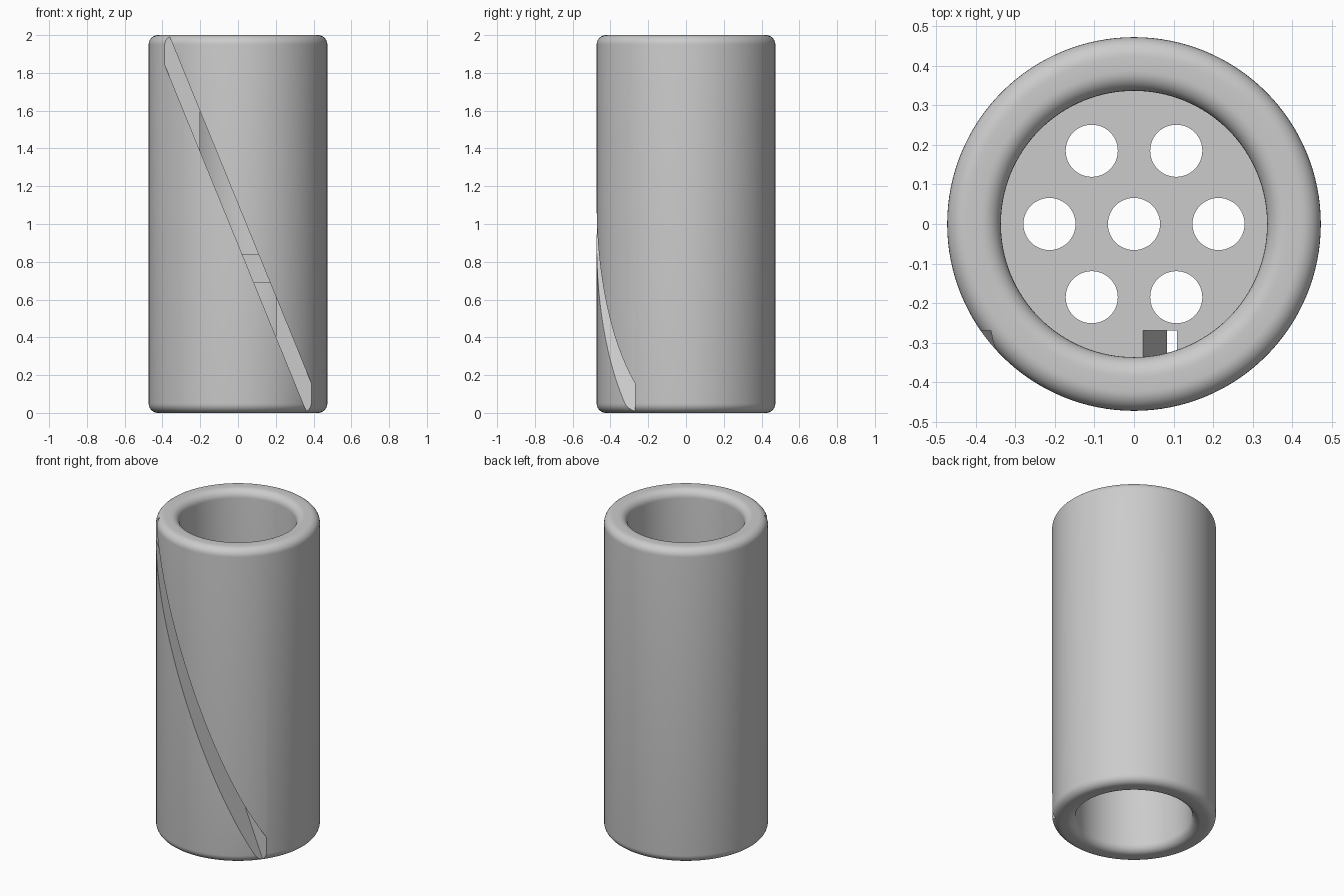
import bpy
import bmesh
from math import sin, cos, pi, radians
from mathutils import Matrix

cube = bpy.data.objects.get("Cube")
if cube:
    bpy.data.objects.remove(cube, do_unlink=True)

OUTER, INNER, FILLET, HEIGHT = 0.473, 0.337, 0.05, 2.0
PLATE_LOW, PLATE_HIGH = 0.69, 0.84
HOLE_R, HOLE_RING = 0.066, 0.214

grey = bpy.data.materials.new("light grey")
grey.use_nodes = True
colour = (0.6, 0.6, 0.6, 1)
grey.diffuse_color = colour
grey.node_tree.nodes["Principled BSDF"].inputs["Base Color"].default_value = colour


def add_object(name, bm):
    bmesh.ops.recalc_face_normals(bm, faces=bm.faces)
    mesh = bpy.data.meshes.new(name)
    bm.to_mesh(mesh)
    bm.free()
    mesh.materials.append(grey)
    obj = bpy.data.objects.new(name, mesh)
    bpy.context.collection.objects.link(obj)
    return obj


def fillet(r, z, start):
    """Quarter circle of profile points around (r, z)."""
    steps = 8
    angles = [start + pi / 2 * i / steps for i in range(steps + 1)]
    return [(r + FILLET * cos(a), z + FILLET * sin(a)) for a in angles]


# Rounded tube with a partition plate inside, revolved as one solid
profile = [(0, PLATE_LOW), (INNER, PLATE_LOW)]
profile += fillet(INNER + FILLET, FILLET, pi)
profile += fillet(OUTER - FILLET, FILLET, 1.5 * pi)
profile += fillet(OUTER - FILLET, HEIGHT - FILLET, 0)
profile += fillet(INNER + FILLET, HEIGHT - FILLET, pi / 2)
profile += [(INNER, PLATE_HIGH), (0, PLATE_HIGH)]

bm = bmesh.new()
verts = [bm.verts.new((r, 0, z)) for r, z in profile]
edges = [bm.edges.new(pair) for pair in zip(verts, verts[1:])]
bmesh.ops.spin(bm, geom=verts + edges, cent=(0, 0, 0), axis=(0, 0, 1),
               angle=2 * pi, steps=128, use_merge=True)
bmesh.ops.remove_doubles(bm, verts=bm.verts, dist=1e-5)
body = add_object("slotted_tube", bm)

# Seven round holes through the plate
bm = bmesh.new()
centres = [(0, 0)] + [(HOLE_RING * cos(i * pi / 3), HOLE_RING * sin(i * pi / 3))
                      for i in range(6)]
for x, y in centres:
    bmesh.ops.create_cone(bm, cap_ends=True, segments=48, radius1=HOLE_R,
                          radius2=HOLE_R, depth=0.5,
                          matrix=Matrix.Translation((x, y, (PLATE_LOW + PLATE_HIGH) / 2)))
hole_cutter = add_object("hole_cutter", bm)

# Slanted slot across the front wall
bm = bmesh.new()
place = (Matrix.Translation((0, -0.47, 1))
         @ Matrix.Rotation(radians(-22.24), 4, "Y")
         @ Matrix.Diagonal((0.08, 0.4, 3, 1)))
bmesh.ops.create_cube(bm, size=1, matrix=place)
slot_cutter = add_object("slot_cutter", bm)

# Cut and remove the cutters
bpy.ops.object.select_all(action="DESELECT")
bpy.context.view_layer.objects.active = body
body.select_set(True)
for cutter in (hole_cutter, slot_cutter):
    cutter.hide_render = True
    mod = body.modifiers.new(cutter.name, "BOOLEAN")
    mod.operation = "DIFFERENCE"
    mod.solver = "EXACT"
    mod.object = cutter
    bpy.ops.object.modifier_apply(modifier=mod.name)
    bpy.data.objects.remove(cutter, do_unlink=True)

bpy.ops.object.shade_smooth_by_angle(angle=radians(30))
